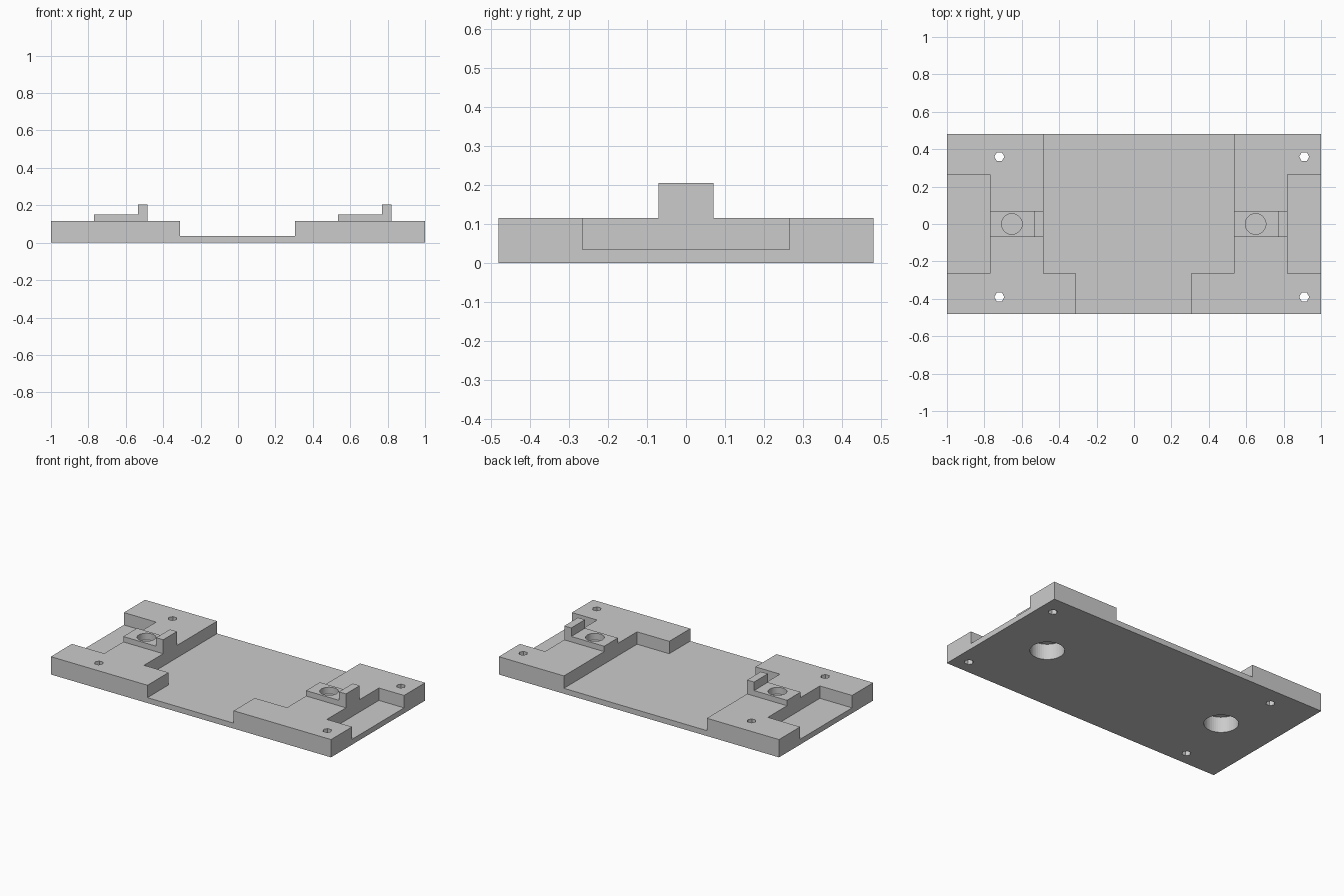
import bpy, bmesh
from mathutils import Matrix, Vector

if "Cube" in bpy.data.objects:
    bpy.data.objects.remove(bpy.data.objects["Cube"], do_unlink=True)

FLOOR, DECK, PAD, LIP = 0.035, 0.115, 0.15, 0.205
HALF_Y, POCKET_Y, PAD_Y = 0.48, 0.265, 0.07

grey = bpy.data.materials.new("plain grey")
grey.use_nodes = True
grey.diffuse_color = (0.6, 0.6, 0.6, 1)
grey.node_tree.nodes["Principled BSDF"].inputs["Base Color"].default_value = (0.6, 0.6, 0.6, 1)


def finish(name, bm):
    bmesh.ops.recalc_face_normals(bm, faces=bm.faces)
    mesh = bpy.data.meshes.new(name)
    bm.to_mesh(mesh)
    bm.free()
    mesh.materials.append(grey)
    obj = bpy.data.objects.new(name, mesh)
    bpy.context.collection.objects.link(obj)
    return obj


def prism(name, points, offset):
    """Extrude a flat outline along an offset."""
    bm = bmesh.new()
    face = bm.faces.new([bm.verts.new(p) for p in points])
    ext = bmesh.ops.extrude_face_region(bm, geom=[face])
    bmesh.ops.translate(bm, vec=Vector(offset),
                        verts=[v for v in ext["geom"] if isinstance(v, bmesh.types.BMVert)])
    return finish(name, bm)


def slab(name, outline, z0, z1):
    return prism(name, [(x, y, z0) for x, y in outline], (0, 0, z1 - z0))


def rect(x0, x1, y0, y1):
    return [(x0, y0), (x1, y0), (x1, y1), (x0, y1)]


def hole(name, x, y, radius, z0, z1, sides):
    bm = bmesh.new()
    bmesh.ops.create_cone(bm, cap_ends=True, segments=sides, radius1=radius, radius2=radius,
                          depth=z1 - z0, matrix=Matrix.Translation((x, y, (z0 + z1) / 2))
                          @ Matrix.Rotation(1.5707963, 4, "Z"))
    return finish(name, bm)


def cut(obj, cutter):
    cutter.hide_render = True
    cutter.hide_set(True)
    cutter.display_type = "WIRE"
    mod = obj.modifiers.new(cutter.name, "BOOLEAN")
    mod.operation = "DIFFERENCE"
    mod.solver = "EXACT"
    mod.object = cutter


plate = slab("base_plate", rect(-1, 1, -HALF_Y, HALF_Y), 0, DECK)

# Stepped central channel and the two end pockets
channel = [(-0.31, -0.6), (0.305, -0.6), (0.305, -POCKET_Y), (0.535, -POCKET_Y),
           (0.535, 0.6), (-0.485, 0.6), (-0.485, -POCKET_Y), (-0.31, -POCKET_Y)]
cut(plate, slab("channel_cutter", channel, FLOOR, 0.3))
for side, x0, x1 in (("right", -1.1, -0.77), ("left", 0.82, 1.1)):
    cut(plate, slab(side + "_pocket_cutter", rect(x0, x1, -POCKET_Y, POCKET_Y), FLOOR, 0.3))

# Hexagonal screw holes near the corners
for x in (-0.72, 0.91):
    for y in (-0.39, 0.36):
        cut(plate, hole("screw_hole_cutter", x, y, 0.027, -0.1, 0.3, 6))

# Raised pads with an end lip, a socket above and a wide recess below
for side, x0, hx in (("right", -0.77, -0.653), ("left", 0.535, 0.65)):
    x1 = x0 + 0.285
    profile = [(x0, DECK), (x1, DECK), (x1, LIP), (x1 - 0.05, LIP), (x1 - 0.05, PAD), (x0, PAD)]
    pad = prism(side + "_pad", [(x, -PAD_Y, z) for x, z in profile], (0, 2 * PAD_Y, 0))
    socket = hole(side + "_socket_cutter", hx, 0, 0.055, 0.107, 0.3, 48)
    cut(pad, socket)
    cut(plate, socket)
    cut(plate, hole(side + "_recess_cutter", hx, 0, 0.1, -0.1, 0.1, 48))
